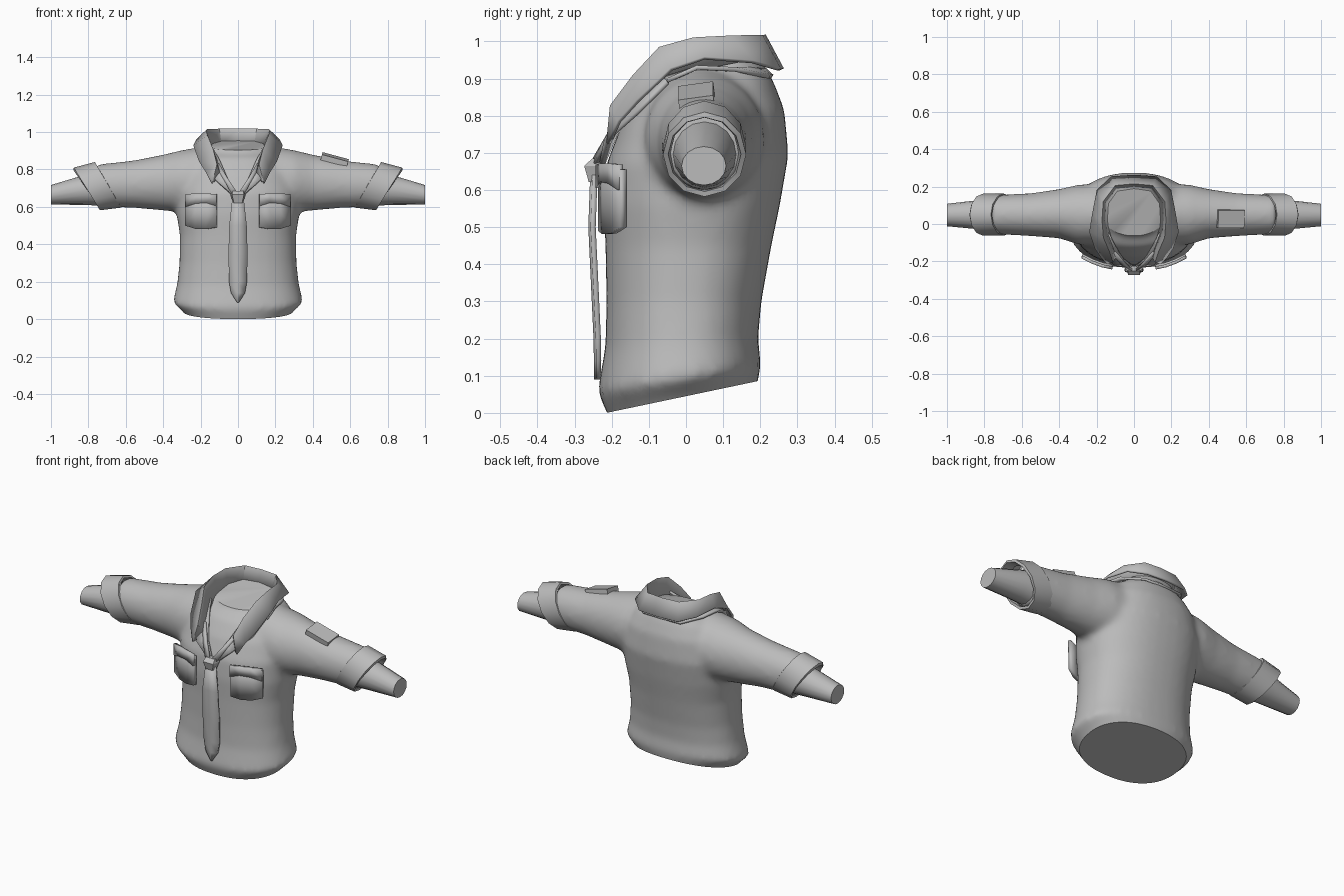
import bpy, bmesh
from math import sin, cos, pi, radians
from mathutils import Vector

cube = bpy.data.objects.get("Cube")
if cube:
    bpy.data.objects.remove(cube, do_unlink=True)

cloth = bpy.data.materials.new("plain grey")
cloth.use_nodes = True
GREY = (0.5, 0.5, 0.5, 1)
cloth.diffuse_color = GREY
cloth.node_tree.nodes["Principled BSDF"].inputs["Base Color"].default_value = GREY


def add_loft(bm, rows, closed=True, caps=True):
    """Join rows of points with quads, optionally closing rings and capping ends."""
    grid = [[bm.verts.new(p) for p in row] for row in rows]
    n = len(grid[0])
    for a, b in zip(grid, grid[1:]):
        for i in range(n if closed else n - 1):
            j = (i + 1) % n
            bm.faces.new((a[i], a[j], b[j], b[i]))
    if closed and caps:
        bm.faces.new(grid[0])
        bm.faces.new(grid[-1])


def finish(name, bm, thick=0, angle=40):
    bmesh.ops.recalc_face_normals(bm, faces=bm.faces)
    mesh = bpy.data.meshes.new(name)
    bm.to_mesh(mesh)
    bm.free()
    obj = bpy.data.objects.new(name, mesh)
    bpy.context.collection.objects.link(obj)
    mesh.materials.append(cloth)
    if thick:
        mod = obj.modifiers.new("thickness", 'SOLIDIFY')
        mod.thickness, mod.offset = thick, 0
    smooth(obj, angle)
    return obj


def smooth(obj, angle):
    bpy.ops.object.select_all(action='DESELECT')
    obj.select_set(True)
    bpy.context.view_layer.objects.active = obj
    bpy.ops.object.shade_smooth_by_angle(angle=radians(angle))


def loft(name, rows, closed=True, caps=True, thick=0, angle=40):
    bm = bmesh.new()
    add_loft(bm, rows, closed, caps)
    return finish(name, bm, thick, angle)


def power(v, e):
    return abs(v) ** e * (1 if v > 0 else -1)


def torso_ring(z, tilt, rx, front, back, n=40):
    pts = []
    for i in range(n):
        a = 2 * pi * i / n
        x = rx * power(cos(a), 0.88)
        y = (front + back) / 2 + (back - front) / 2 * power(sin(a), 0.88)
        pts.append((x, y, z + tilt * y))
    return pts


def arm_ring(side, x, y, z, ry, rz, n=24, lean=0):
    pts = []
    for i in range(n):
        c, s = cos(2 * pi * i / n), sin(2 * pi * i / n)
        pts.append((side * (x + lean * s), y + ry * c, z + rz * s))
    return pts


# Torso and sleeves, blended into one cloth surface
TORSO = [(-0.06, .21, .24, -.17, .15), (0.04, .2, .288, -.212, .192),
         (0.095, .16, .348, -.238, .202), (0.19, .05, .325, -.217, .194),
         (0.3, 0, .313, -.214, .203), (0.45, 0, .311, -.217, .23),
         (0.56, 0, .328, -.222, .253), (0.68, .05, .333, -.215, .276),
         (0.79, .1, .3, -.175, .265), (0.87, .1, .24, -.12, .235),
         (0.905, .2, .165, -.065, .205), (0.99, .2, .13, -.03, .18)]
SLEEVE = [(.15, .05, .73, .17, .2), (.3, .05, .737, .16, .167), (.4, .055, .73, .132, .15),
          (.55, .05, .722, .115, .128), (.76, .05, .713, .104, .113)]
bm = bmesh.new()
add_loft(bm, [torso_ring(*r) for r in TORSO])
for side in (1, -1):
    add_loft(bm, [arm_ring(side, *r) for r in SLEEVE])
shirt = finish("shirt_body", bm)
remesh = shirt.modifiers.new("blend", 'REMESH')
remesh.mode, remesh.voxel_size = 'VOXEL', 0.016
relax = shirt.modifiers.new("relax", 'SMOOTH')
relax.factor, relax.iterations = 0.5, 8
for mod in ("blend", "relax"):
    bpy.ops.object.modifier_apply(modifier=mod)

# Flat, sloping cuts at the hem and the neck
bm = bmesh.new()
bm.from_mesh(shirt.data)
for point, normal in (((0, 0, .045), (0, .21, -1)), ((0, 0, .916), (0, -.2, 1))):
    res = bmesh.ops.bisect_plane(bm, geom=bm.verts[:] + bm.edges[:] + bm.faces[:], dist=1e-5,
                                 plane_co=point, plane_no=Vector(normal).normalized(),
                                 clear_outer=True)
    rim = [e for e in res["geom_cut"] if isinstance(e, bmesh.types.BMEdge)]
    bmesh.ops.contextual_create(bm, geom=rim)
bmesh.ops.recalc_face_normals(bm, faces=bm.faces)
bm.to_mesh(shirt.data)
bm.free()
smooth(shirt, 40)

for side, word in ((1, "left"), (-1, "right")):
    # Rolled cuff with a recessed opening
    cuff = [(.69, .05, .718, .1, .11), (.695, .05, .718, .112, .122), (.808, .05, .696, .112, .114),
            (.81, .05, .696, .098, .1), (.755, .05, .7, .092, .095)]
    loft(word + "_cuff", [arm_ring(side, *r, n=12, lean=.07) for r in cuff], caps=False)

    # Arm stump inside the sleeve
    arm = [(.7, .05, .7, .09, .095), (.81, .05, .692, .08, .082), (1, .048, .665, .06, .052)]
    loft(word + "_arm", [arm_ring(side, *r, n=16) for r in arm])

    # Chest pocket and its flap, bent around the chest
    def plate(x, z, lift):
        return (side * x, -.224 + 1.4 * (x - .11) ** 2 + .12 * (x - .11) - lift, z)
    xs = (.115, .17, .225, .278)
    top, mid, low = (.655, .66, .66, .655), (.57, .57, .57, .57), (.49, .481, .483, .5)
    rows = [[plate(x, z, .004) for x, z in zip(xs, zs)] for zs in (top, mid, low)]
    loft(word + "_pocket", rows, closed=False, thick=.02, angle=30)
    flap = [[plate(x, z, .012) for x, z in zip(xs, zs)]
            for zs in ((.668, .672, .672, .668), (.605, .622, .618, .6))]
    loft(word + "_pocket_flap", flap, closed=False, thick=.016, angle=30)

# Sleeve patch on the left shoulder
bpy.ops.mesh.primitive_cube_add(size=1, location=(.517, .028, .853),
                                rotation=(radians(8), radians(15), 0))
patch = bpy.context.object
patch.name = "shoulder_patch"
patch.scale = (.145, .095, .03)
patch.data.materials.append(cloth)


def mirrored(half):
    return [(-x, y, z) for x, y, z in half[:0:-1]] + half


# Folded collar: inner stand, fold line, outer edge
stand = [(0, .19, .94), (.09, .175, .935), (.14, .11, .93), (.145, .02, .91),
         (.13, -.06, .88), (.11, -.125, .83), (.1, -.175, .78), (.13, -.2, .735)]
fold = [(0, .215, 1.012), (.1, .205, 1.012), (.165, .12, 1.01), (.172, .02, 1.005),
        (.165, -.07, .98), (.135, -.14, .905), (.115, -.2, .825), (.135, -.208, .735)]
edge = [(0, .258, .925), (.12, .25, .925), (.195, .18, .945), (.22, .05, .955),
        (.235, -.04, .925), (.205, -.13, .84), (.17, -.18, .785), (.14, -.208, .725)]
loft("collar", [mirrored(stand), mirrored(fold), mirrored(edge)], closed=False, thick=.012, angle=35)

# Lower collar band showing below the fold
band_in = [(0, .205, .93), (.1, .19, .925), (.17, .11, .925), (.185, .02, .925), (.17, -.06, .9)]
band_out = [(0, .232, .905), (.12, .225, .905), (.2, .13, .925), (.22, .03, .93), (.225, -.05, .895)]
loft("collar_band", [mirrored(band_in), mirrored(band_out)], closed=False, thick=.012)

# Open shirt front forming the neckline
for side, word in ((1, "left"), (-1, "right")):
    inner = [(.135, -.05, .915), (.1, -.12, .855), (.055, -.19, .75), (.0, -.23, .665)]
    outer = [(.215, -.05, .89), (.185, -.13, .81), (.11, -.215, .735), (.015, -.232, .65)]
    rows = [[(side * x, y, z) for x, y, z in r] for r in (inner, outer)]
    loft(word + "_lapel", rows, closed=False, thick=.012)

    # Tie strap running up under the collar
    strap_in = [(.01, -.245, .685), (.05, -.21, .745), (.1, -.15, .83)]
    strap_out = [(.035, -.243, .67), (.07, -.21, .735), (.12, -.15, .82)]
    rows = [[(side * x, y, z) for x, y, z in r] for r in (strap_in, strap_out)]
    loft(word + "_tie_strap", rows, closed=False, thick=.012)

# Necktie blade and knot
TIE = [(.64, .03, -.245), (.5, .046, -.25), (.35, .05, -.243), (.2, .047, -.236),
       (.14, .036, -.235), (.09, .003, -.235)]
loft("tie_blade", [[(-w, y, z), (0, y - .006, z), (w, y, z)] for z, w, y in TIE],
     closed=False, thick=.014, angle=30)
KNOT = [(.685, .036, -.225, -.252), (.665, .04, -.225, -.274), (.622, .027, -.235, -.262)]
loft("tie_knot", [[(-w, b, z), (w, b, z), (w * .8, f, z), (-w * .8, f, z)] for z, w, b, f in KNOT],
     angle=30)
